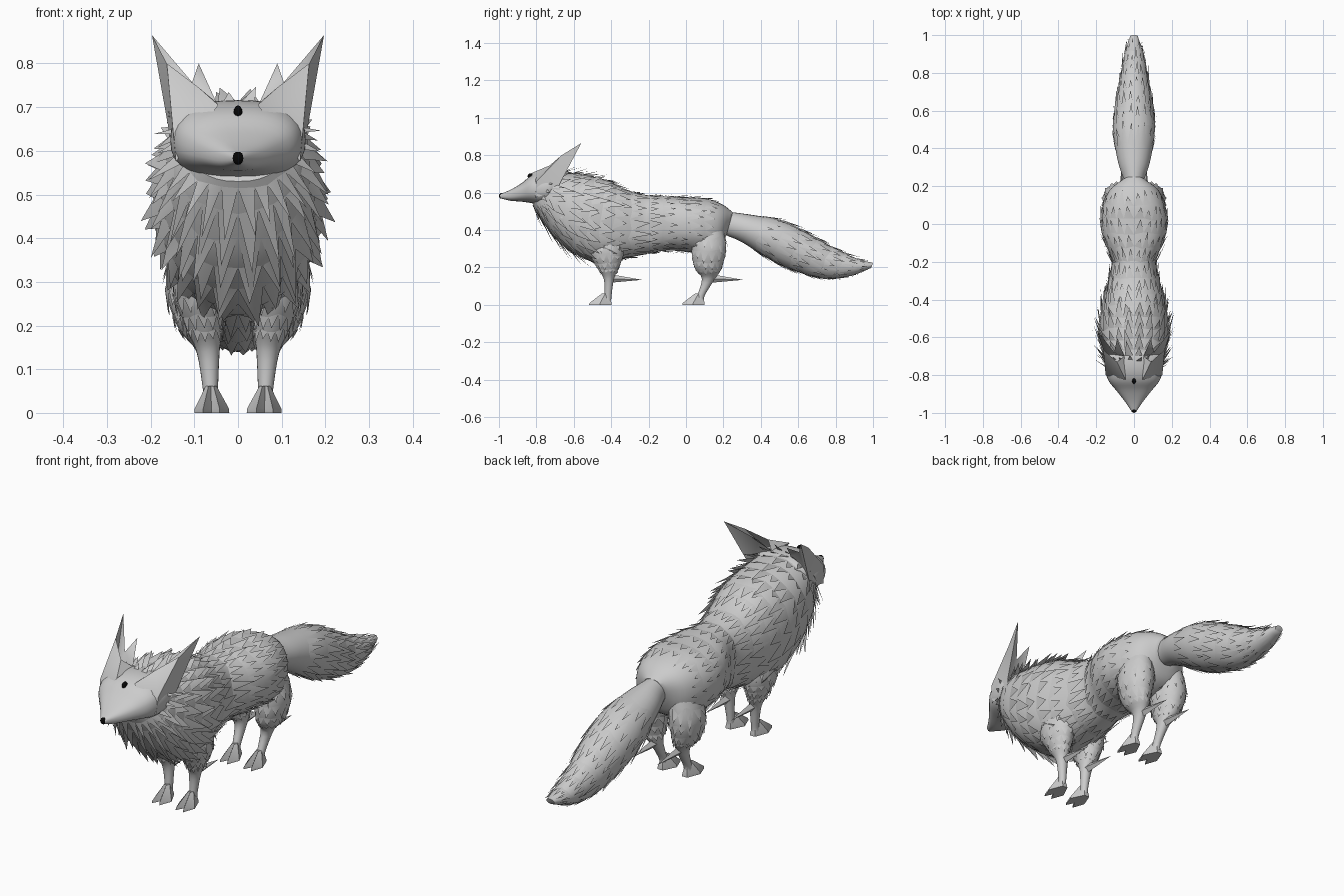
import bpy, bmesh, math, random
from mathutils import Vector

random.seed(4)
cube = bpy.data.objects.get("Cube")
if cube:
    bpy.data.objects.remove(cube)


def material(name, value):
    m = bpy.data.materials.new(name)
    m.use_nodes = True
    colour = (value, value, value, 1)
    m.diffuse_color = colour
    node = m.node_tree.nodes["Principled BSDF"]
    node.inputs["Base Color"].default_value = colour
    node.inputs["Roughness"].default_value = 0.8
    return m


GREY = material("fur grey", 0.6)
BLACK = material("black", 0.002)


def finish(bm, name, mat, mirror=False, smooth=50):
    mesh = bpy.data.meshes.new(name)
    bm.to_mesh(mesh)
    bm.free()
    ob = bpy.data.objects.new(name, mesh)
    bpy.context.collection.objects.link(ob)
    mesh.materials.append(mat)
    if smooth:
        bpy.ops.object.select_all(action='DESELECT')
        ob.select_set(True)
        bpy.context.view_layer.objects.active = ob
        bpy.ops.object.shade_smooth_by_angle(angle=math.radians(smooth))
    if mirror:
        ob.modifiers.new("mirror", 'MIRROR').use_mirror_merge = False
    return ob


# A ring is (centre, u, v); the surface passes smoothly through all rings
def spine_ring(yt, zt, yb, zb, w):
    top, low = Vector((0, yt, zt)), Vector((0, yb, zb))
    return (top + low) / 2, (top - low) / 2, Vector((w, 0, 0))


def leg_ring(z, y0, y1, x0, x1):
    return (Vector(((x0 + x1) / 2, (y0 + y1) / 2, z)),
            Vector(((x1 - x0) / 2, 0, 0)), Vector((0, (y1 - y0) / 2, 0)))


def ring_at(rings, t):
    last = len(rings) - 1
    t = min(max(t, 0), last)
    i = min(int(t), last - 1)
    f = t - i
    picks = [rings[min(max(k, 0), last)] for k in (i - 1, i, i + 1, i + 2)]
    return [b + 0.5 * f * (c - a + f * (2 * a - 5 * b + 4 * c - d + f * (3 * (b - c) + d - a)))
            for a, b, c, d in zip(*picks)]


def point(rings, t, a, power):
    c, u, v = ring_at(rings, t)
    s, k = math.sin(a), math.cos(a)
    return (c + u * math.copysign(abs(k) ** power, k)
            + v * math.copysign(abs(s) ** power, s))


def loft(name, rings, segs=32, sub=4, power=1.0, mirror=False):
    bm = bmesh.new()
    loops = []
    for j in range((len(rings) - 1) * sub + 1):
        loops.append([bm.verts.new(point(rings, j / sub, math.tau * i / segs, power))
                      for i in range(segs)])
    for p, q in zip(loops, loops[1:]):
        for i in range(segs):
            k = (i + 1) % segs
            bm.faces.new((p[i], p[k], q[k], q[i]))
    bm.faces.new(loops[0])
    bm.faces.new(loops[-1])
    bmesh.ops.recalc_face_normals(bm, faces=bm.faces)
    return finish(bm, name, GREY, mirror)


# Zigzag skirts of pointed tufts lying back along a lofted surface
def fur(name, rings, rows, power=1.0, mirror=False):
    bm = bmesh.new()
    for t, reach, count, lift in rows:
        centre = ring_at(rings, t)[0]
        base = []
        for i in range(count):
            a = math.tau * i / count
            p = point(rings, t + random.uniform(-.08, .08), a, power)
            base.append(bm.verts.new(p + (p - centre).normalized() * 0.002))
        for i in range(count):
            a = math.tau * (i + random.uniform(.3, .7)) / count
            tip = point(rings, t + reach * random.uniform(.55, 1.15), a, power)
            out = (tip - ring_at(rings, t + reach)[0]).normalized()
            tip += out * lift * random.uniform(.6, 1.2)
            face = bm.faces.new((base[i], base[(i + 1) % count], bm.verts.new(tip)))
            face.normal_update()
            if face.normal.dot(out) < 0:
                face.normal_flip()
    return finish(bm, name, GREY, mirror, 80)


# Trunk from neck to rump: top y z, bottom y z, half width
body = [spine_ring(*r) for r in (
    (-.74, .70, -.82, .53, .11), (-.70, .71, -.77, .45, .15),
    (-.62, .705, -.69, .345, .172), (-.52, .69, -.58, .265, .182),
    (-.42, .665, -.46, .225, .172), (-.32, .615, -.34, .245, .145),
    (-.20, .585, -.20, .275, .115), (-.10, .58, -.10, .29, .155),
    (0, .575, 0, .285, .178), (.10, .57, .10, .275, .165),
    (.19, .54, .18, .31, .125), (.25, .495, .215, .37, .055))]
loft("body", body, power=.85)
rows = [(.3 + .6 * k, .95, 24, .042 - .002 * k) for k in range(7)]
rows += [(4.5 + .75 * k, .85, 26, .014) for k in range(7)]
fur("body_fur", body, rows, .85)

# Bushy tail
tail = [spine_ring(*r) for r in (
    (.20, .50, .19, .39, .055), (.25, .495, .22, .37, .055),
    (.36, .48, .30, .335, .085), (.52, .45, .46, .235, .11),
    (.68, .37, .60, .175, .098), (.80, .30, .74, .14, .075),
    (.92, .245, .88, .155, .05), (1, .225, .99, .198, .02))]
loft("tail", tail, 24)
fur("tail_fur", tail, [(2.4 + .6 * k, .75, 18, .014) for k in range(7)])

# Wedge shaped head tapering to the muzzle
head = [spine_ring(*r) for r in (
    (-.995, .592, -.992, .57, .012), (-.94, .615, -.94, .557, .048),
    (-.88, .65, -.88, .552, .095), (-.83, .69, -.83, .545, .135),
    (-.77, .712, -.78, .535, .152), (-.70, .715, -.73, .54, .152),
    (-.66, .70, -.69, .58, .12))]
loft("head", head, 32, 4, .8)

# Open cupped ears whose front wall runs down into the cheek
bm = bmesh.new()
low, jaw, inner, notch, rim, tip, back, rear, fold, flap = [bm.verts.new(p) for p in (
    (.150, -.80, .66), (.142, -.805, .575), (.045, -.825, .705), (.09, -.73, .745),
    (.163, -.665, .80), (.197, -.56, .865), (.150, -.70, .60),
    (.05, -.70, .712), (.105, -.68, .757), (.09, -.61, .80))]
for f in ((low, inner, notch, rim), (jaw, inner, low), (low, rim, tip, back),
          (jaw, low, back), (back, tip, fold, rear), (rear, fold, flap),
          (inner, rear, notch)):
    bm.faces.new(f)
bmesh.ops.triangulate(bm, faces=bm.faces)
bmesh.ops.recalc_face_normals(bm, faces=bm.faces)
finish(bm, "ears", GREY, True, 60)

# Pointed cheek ruffs below the ears
bm = bmesh.new()
for drop in (0, .06):
    bm.faces.new([bm.verts.new(p) for p in (
        (.12, -.78, .60 - drop), (.155, -.68, .66 - drop), (.17, -.66, .52 - drop))])
finish(bm, "cheek_ruffs", GREY, True, 0)

# Legs from inside the trunk down to the ankle: z, y range, x range
leg_tables = {
    "front": ((.50, -.48, -.36, .04, .10), (.30, -.52, -.33, .02, .148),
              (.20, -.475, -.36, .035, .122), (.14, -.44, -.385, .042, .095),
              (.05, -.435, -.398, .046, .08), (.02, -.44, -.40, .046, .08)),
    "hind": ((.52, .06, .17, .04, .10), (.32, .03, .215, .02, .165),
             (.20, .045, .19, .035, .14), (.14, .085, .155, .042, .095),
             (.05, .06, .10, .046, .08), (.02, .05, .098, .046, .08))}
for label, table in leg_tables.items():
    leg = [leg_ring(*r) for r in table]
    loft(label + "_legs", leg, 20, 4, 1, True)
    fur(label + "_leg_fur", leg, [(.8 + .45 * k, .5, 14, .01) for k in range(4)], 1, True)

    # Flat cloven paw fanning out from the ankle
    heel = table[-1][2]
    outline = [(x, heel + y) for x, y in (
        (.05, .002), (.076, .002), (.10, -.06), (.08, -.118),
        (.061, -.08), (.042, -.118), (.02, -.06))]
    bm = bmesh.new()
    layers = []
    for z, size in ((0, 1), (.01, .98), (.062, .3)):
        layers.append([bm.verts.new((.062 + (x - .062) * size,
                                     heel - .018 + (y - heel + .018) * size, z))
                       for x, y in outline])
    for p, q in zip(layers, layers[1:]):
        for i in range(len(p)):
            bm.faces.new((p[i - 1], p[i], q[i], q[i - 1]))
    bm.faces.new(layers[0])
    bm.faces.new(layers[-1])
    bmesh.ops.recalc_face_normals(bm, faces=bm.faces)
    finish(bm, label + "_paws", GREY, True, 40)

    # Long thin tuft behind the ankle
    bm = bmesh.new()
    shin = table[3][2]
    end = bm.verts.new((.065, shin + .15, .134))
    ring = [bm.verts.new((.065 + x, shin - .025, z)) for x, z in (
        (-.018, .14), (0, .118), (.018, .14), (0, .165))]
    for i in range(len(ring)):
        bm.faces.new((ring[i - 1], ring[i], end))
    bmesh.ops.recalc_face_normals(bm, faces=bm.faces)
    finish(bm, label + "_heel_tufts", GREY, True, 0)


# Black nose and forehead spot
def bead(name, place, size):
    bm = bmesh.new()
    bmesh.ops.create_uvsphere(bm, u_segments=12, v_segments=8, radius=1)
    bmesh.ops.scale(bm, vec=size, verts=bm.verts)
    bmesh.ops.translate(bm, vec=place, verts=bm.verts)
    finish(bm, name, BLACK)


bead("nose", (0, -.988, .583), (.014, .012, .015))
bead("forehead_spot", (0, -.831, .688), (.010, .016, .016))
